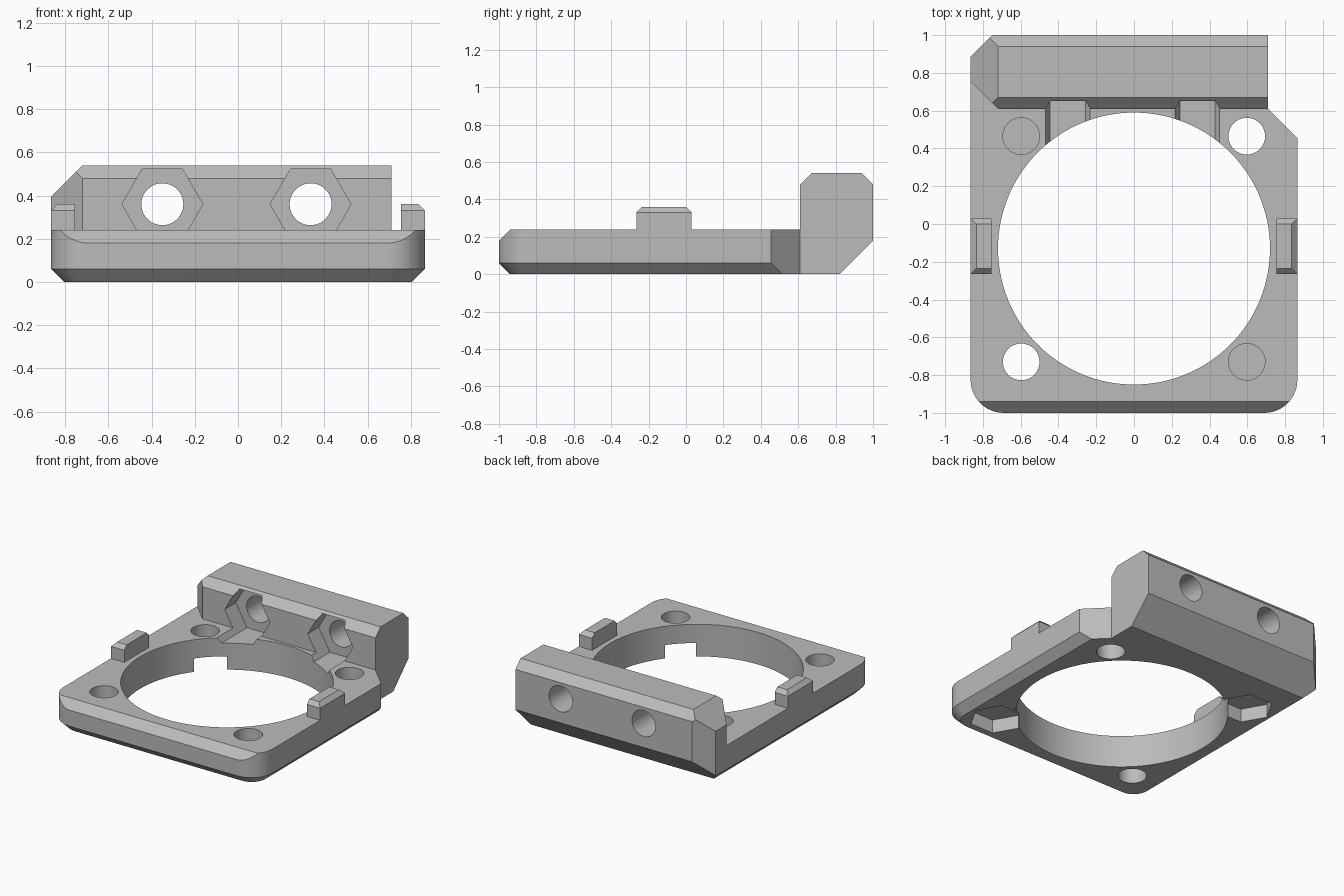
import bpy, bmesh, math
from mathutils import Matrix, Vector

if "Cube" in bpy.data.objects:
    bpy.data.objects.remove(bpy.data.objects["Cube"], do_unlink=True)

W = 0.865          # half width of the plate
T = 0.24           # plate thickness
C = 0.06           # common chamfer

grey = bpy.data.materials.new("plain grey")
grey.use_nodes = True
grey.diffuse_color = (0.5, 0.5, 0.5, 1)
grey.node_tree.nodes["Principled BSDF"].inputs["Base Color"].default_value = (0.5, 0.5, 0.5, 1)


def finish(bm, name):
    bmesh.ops.recalc_face_normals(bm, faces=bm.faces)
    me = bpy.data.meshes.new(name)
    bm.to_mesh(me)
    bm.free()
    me.materials.append(grey)
    ob = bpy.data.objects.new(name, me)
    bpy.context.collection.objects.link(ob)
    return ob


def box(lo, hi):
    bm = bmesh.new()
    bmesh.ops.create_cube(bm, size=1)
    lo, hi = Vector(lo), Vector(hi)
    for v in bm.verts:
        v.co = Vector(hi[i] if v.co[i] > 0 else lo[i] for i in range(3))
    return bm


def slice_off(bm, point, normal):
    """Cut away everything on the normal side of a plane and cap the cut."""
    bmesh.ops.bisect_plane(bm, geom=bm.verts[:] + bm.edges[:] + bm.faces[:],
                           plane_co=point, plane_no=Vector(normal).normalized(),
                           clear_outer=True, dist=1e-5)
    bmesh.ops.holes_fill(bm, edges=[e for e in bm.edges if e.is_boundary], sides=0)


def combine(target, tool, operation):
    mod = target.modifiers.new("combine", "BOOLEAN")
    mod.operation, mod.solver, mod.object = operation, "EXACT", tool
    tool.hide_render = True
    bpy.context.view_layer.objects.active = target
    bpy.ops.object.modifier_apply(modifier=mod.name)
    bpy.data.objects.remove(tool, do_unlink=True)


def drill(target, sides, radius, start, length, along_y=False):
    """Cut a round or six-sided hole running up, or towards the back."""
    bm = bmesh.new()
    bmesh.ops.create_cone(bm, cap_ends=True, segments=sides, radius1=radius,
                          radius2=radius, depth=length)
    turn = Matrix.Rotation(math.radians(30 if sides == 6 else 0), 4, "Z")
    shift = Vector((0, 0, length / 2))
    if along_y:
        turn = Matrix.Rotation(math.radians(-90), 4, "X") @ turn
        shift = Vector((0, length / 2, 0))
    bm.transform(Matrix.Translation(Vector(start) + shift) @ turn)
    combine(target, finish(bm, "cutter"), "DIFFERENCE")


# Plate with rounded front corners and chamfered lower rim
bm = box((-W, -1, 0), (W, 0.86, T))
corners = [e for e in bm.edges if all(v.co.y < -0.9 for v in e.verts)
           and abs(e.verts[0].co.z - e.verts[1].co.z) > 0.1]
bmesh.ops.bevel(bm, geom=corners, offset=0.175, segments=12, profile=0.5, affect="EDGES")
rim = [e for e in bm.edges if all(v.co.z < 0.001 for v in e.verts)]
bmesh.ops.bevel(bm, geom=rim, offset=C, segments=1, affect="EDGES")
slice_off(bm, (0, -1, T - C), (0, -1, 1))
slice_off(bm, (0.71, 0.61, 0), (1, 1, 0))
mount = finish(bm, "mounting_plate")

# Raised rear block, chamfered along its edges and at one end
bm = box((-W, 0.61, 0), (0.71, 1, 0.54))
for point, normal in (
        ((0, 0.61 + C, 0.54), (0, -1, 1)),
        ((0, 1 - C, 0.54), (0, 1, 1)),
        ((0, 0.82, 0), (0, 1, -1)),
        ((-0.72, 0, 0.54), (-1, 0, 1)),
        ((-0.72, 0.61, 0), (-1, -1, 0)),
        ((-W, 0.885, 0), (-1, 1, 0)),
        ((-W, 0, C), (-1, 0, -1))):
    slice_off(bm, point, normal)
combine(mount, finish(bm, "rear_block"), "UNION")

# Side lugs, one mirrored from the other
for side in (-1, 1):
    bm = box((0.755, -0.265, 0.15), (W, 0.03, 0.36))
    for point, normal in (
            ((W, 0, 0.33), (1, 0, 1)),
            ((0, 0.03, 0.33), (0, 1, 1)),
            ((0, -0.265, 0.33), (0, -1, 1))):
        slice_off(bm, point, normal)
    bm.transform(Matrix.Diagonal((side, 1, 1, 1)))
    combine(mount, finish(bm, "side_lug"), "UNION")

# Large bore
drill(mount, 128, 0.72, (0, -0.13, -0.1), 0.5)

# Corner holes: two go through, two stop above a nut pocket
for x in (-0.597, 0.597):
    for y in (-0.73, 0.465):
        if x * y > 0:
            drill(mount, 48, 0.097, (x, y, -0.1), 0.5)
        else:
            drill(mount, 48, 0.097, (x, y, 0.115), 0.3)
            drill(mount, 6, 0.187, (x, y, -0.1), 0.2)

# Nut channels and bolt holes through the rear block
for x in (-0.35, 0.336):
    drill(mount, 6, 0.187, (x, 0.2, 0.36), 0.54, along_y=True)
    drill(mount, 48, 0.097, (x, 0.65, 0.36), 0.5, along_y=True)

bpy.ops.object.select_all(action="DESELECT")
mount.select_set(True)
bpy.context.view_layer.objects.active = mount
bpy.ops.object.shade_smooth_by_angle(angle=math.radians(25))
